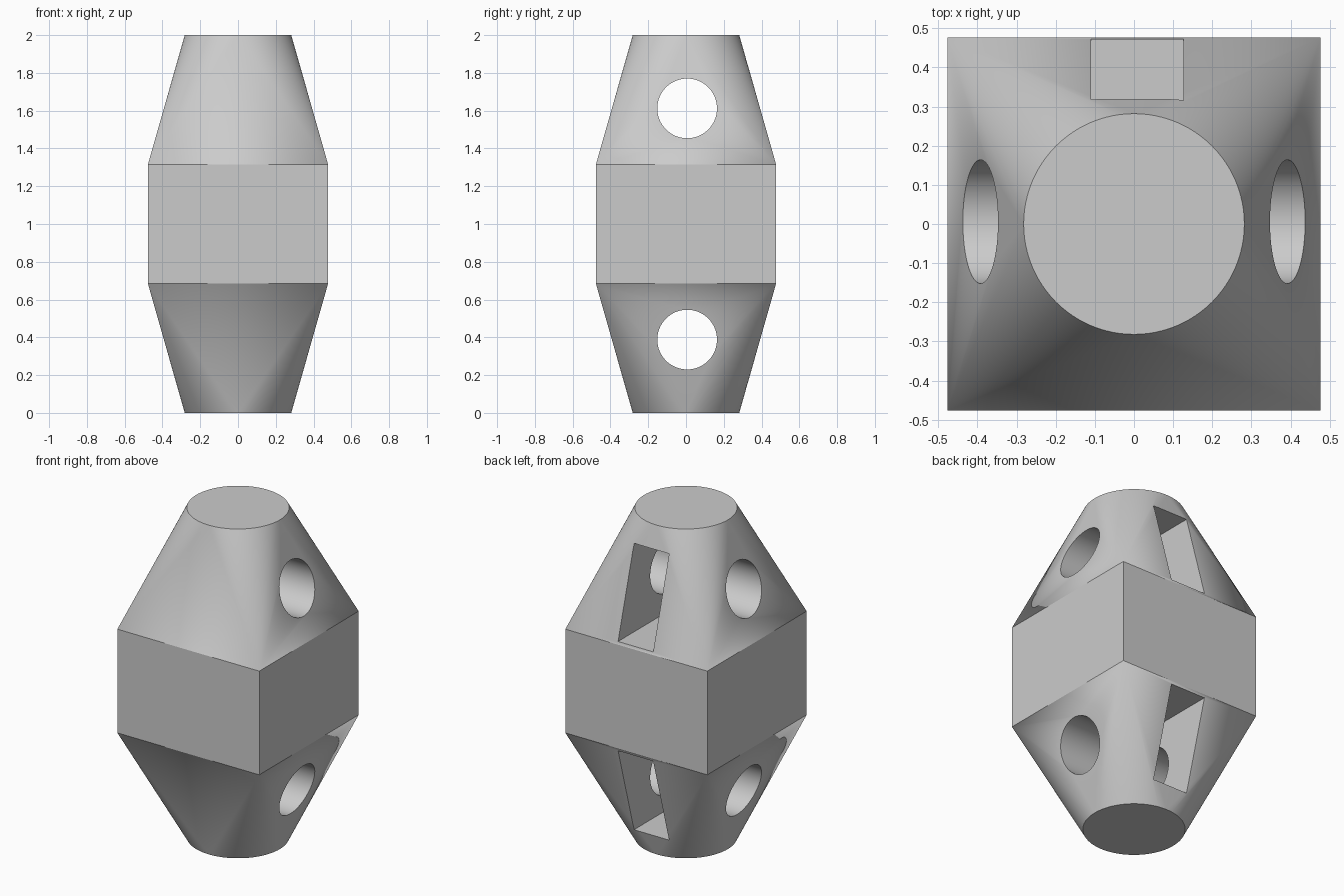
import bpy, bmesh, math
from mathutils import Matrix

cube = bpy.data.objects.get("Cube")
if cube:
    bpy.data.objects.remove(cube, do_unlink=True)

HALF, RADIUS, SEGMENTS = 0.477, 0.282, 96
LOW, HIGH, HEIGHT = 0.685, 1.315, 2.0

grey = bpy.data.materials.new("light grey")
grey.use_nodes = True
colour = (0.6, 0.6, 0.6, 1)
grey.diffuse_color = colour
grey.node_tree.nodes["Principled BSDF"].inputs["Base Color"].default_value = colour


def make_object(name, bm):
    bmesh.ops.recalc_face_normals(bm, faces=bm.faces)
    mesh = bpy.data.meshes.new(name)
    bm.to_mesh(mesh)
    bm.free()
    mesh.materials.append(grey)
    obj = bpy.data.objects.new(name, mesh)
    bpy.context.collection.objects.link(obj)
    return obj


def square_ring(bm, z):
    signs = ((1, 1), (-1, 1), (-1, -1), (1, -1))
    return [bm.verts.new((sx * HALF, sy * HALF, z)) for sx, sy in signs]


def loft_to_circle(bm, corners, z):
    # Each corner fans to a quarter circle; flat triangles fill the sides
    step = 2 * math.pi / SEGMENTS
    ring = [bm.verts.new((RADIUS * math.cos(i * step), RADIUS * math.sin(i * step), z))
            for i in range(SEGMENTS)]
    quarter = SEGMENTS // 4
    for i in range(SEGMENTS):
        bm.faces.new((corners[i // quarter], ring[i], ring[(i + 1) % SEGMENTS]))
    for k in range(4):
        bm.faces.new((corners[k - 1], corners[k], ring[k * quarter]))
    bm.faces.new(ring)


# Body: square block tapering to a disc at both ends
bm = bmesh.new()
lower, upper = square_ring(bm, LOW), square_ring(bm, HIGH)
for k in range(4):
    bm.faces.new((lower[k - 1], lower[k], upper[k], upper[k - 1]))
loft_to_circle(bm, lower, 0)
loft_to_circle(bm, upper, HEIGHT)
body = make_object("body", bm)


def hole_cutter(z):
    bm = bmesh.new()
    place = Matrix.Translation((0, 0.006, z)) @ Matrix.Rotation(math.pi / 2, 4, "Y")
    bmesh.ops.create_cone(bm, cap_ends=True, segments=64, radius1=0.158,
                          radius2=0.158, depth=2, matrix=place)
    return make_object("hole_cutter", bm)


def slot_cutter(z):
    bm = bmesh.new()
    place = Matrix.Translation((0.008, 0.3, z)) @ Matrix.Diagonal((0.236, 0.6, 0.538, 1))
    bmesh.ops.create_cube(bm, size=1, matrix=place)
    return make_object("slot_cutter", bm)


# Cross holes and back slots, the same at top and bottom
cutters = []
for flip in (False, True):
    for make, z in ((hole_cutter, 1.612), (slot_cutter, 1.601)):
        cutter = make(HEIGHT - z if flip else z)
        cutter.hide_render = True
        cutters.append(cutter)
        cut = body.modifiers.new("cut", "BOOLEAN")
        cut.operation = "DIFFERENCE"
        cut.solver = "EXACT"
        cut.object = cutter

# Apply the cuts, then discard the cutters
bpy.context.view_layer.update()
evaluated = body.evaluated_get(bpy.context.evaluated_depsgraph_get())
result = bpy.data.meshes.new_from_object(evaluated)
body.modifiers.clear()
body.data = result
for cutter in cutters:
    bpy.data.objects.remove(cutter, do_unlink=True)

# Smooth cones and bores, sharp block edges
bpy.ops.object.select_all(action="DESELECT")
body.select_set(True)
bpy.context.view_layer.objects.active = body
bpy.ops.object.shade_smooth_by_angle(angle=math.radians(12))
